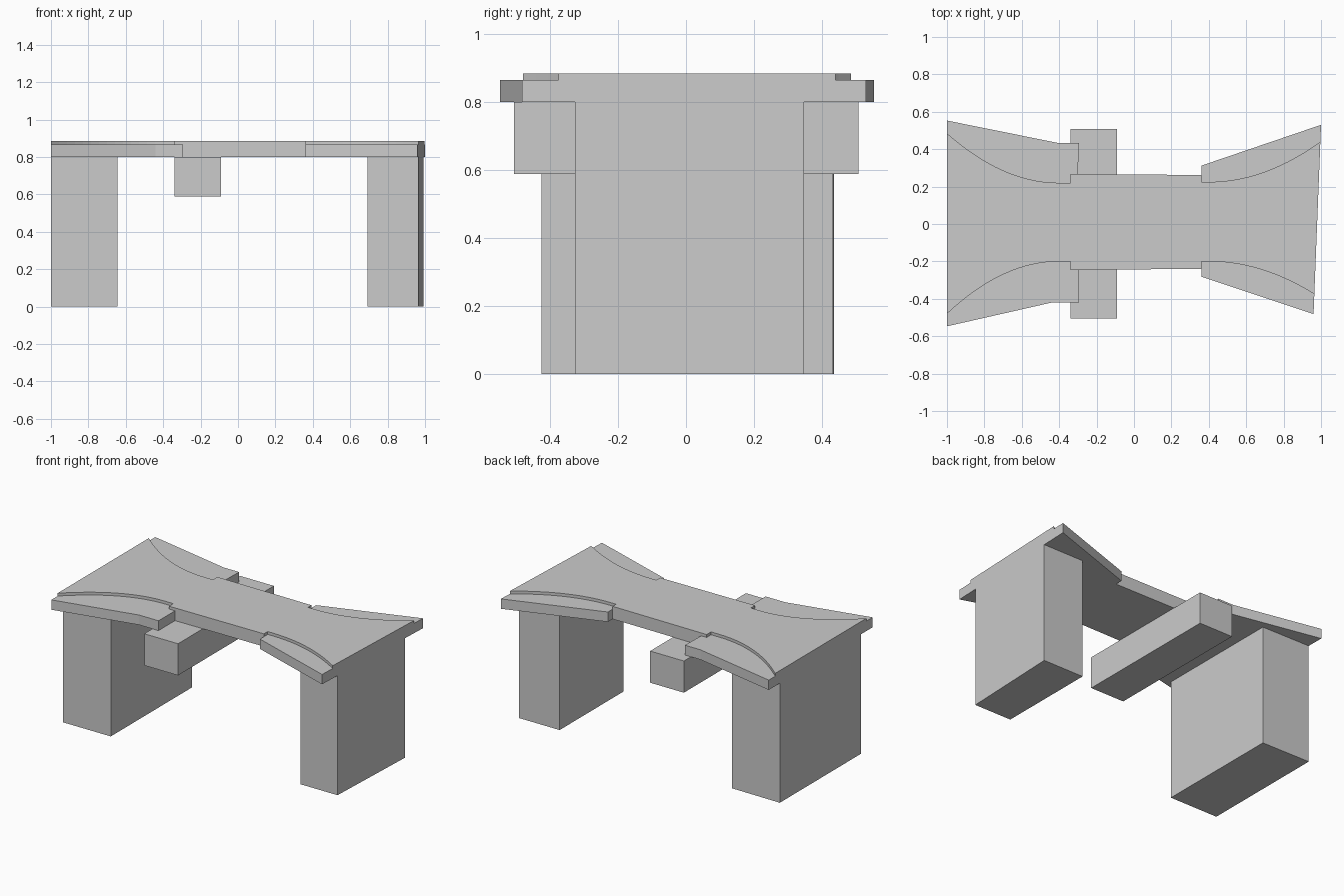
import bpy, bmesh

if "Cube" in bpy.data.objects:
    bpy.data.objects.remove(bpy.data.objects["Cube"])


def prism(name, outline, z0, z1):
    """Extrude a plan outline (x, y) from z0 up to z1."""
    bm = bmesh.new()
    face = bm.faces.new([bm.verts.new((x, y, z0)) for x, y in outline])
    ext = bmesh.ops.extrude_face_region(bm, geom=[face])
    for v in ext["geom"]:
        if isinstance(v, bmesh.types.BMVert):
            v.co.z = z1
    bmesh.ops.recalc_face_normals(bm, faces=bm.faces)
    mesh = bpy.data.meshes.new(name)
    bm.to_mesh(mesh)
    bm.free()
    ob = bpy.data.objects.new(name, mesh)
    bpy.context.collection.objects.link(ob)
    return ob


def arc(x0, y0, x1, y1, n=14):
    """Curve that leaves (x0, y0) parallel to x and sweeps out to (x1, y1)."""
    return [(x0 + (x1 - x0) * i / n, y0 + (y1 - y0) * (i / n) ** 2) for i in range(n + 1)]


def end_x(y):
    """Slightly skewed right-hand end of the table."""
    return 0.96 + 0.04 * (y + 0.48) / 1.01


Z_UNDER, Z_STEP, Z_TOP = 0.80, 0.866, 0.885

# Curves where the raised deck meets the lower wings
left_back = arc(-0.40, 0.22, -1.0, 0.485)
left_front = arc(-0.40, -0.20, -1.0, -0.48)
right_back = arc(0.40, 0.225, end_x(0.44), 0.44)
right_front = arc(0.40, -0.20, end_x(-0.375), -0.375)

# Raised deck with a straight waist
deck = (left_front[::-1] + [(-0.34, -0.20), (-0.34, -0.245), (0.36, -0.24), (0.36, -0.20)]
        + right_front + right_back[::-1]
        + [(0.36, 0.225), (0.36, 0.262), (-0.34, 0.267), (-0.34, 0.22)] + left_back)
prism("deck", deck, Z_UNDER, Z_TOP)

# Lower wings at the four corners
prism("wing_left_back", left_back + [(-1.0, 0.553), (-0.41, 0.434), (-0.295, 0.434),
      (-0.30, 0.267), (-0.34, 0.267), (-0.34, 0.22)], Z_UNDER, Z_STEP)
prism("wing_left_front", left_front + [(-1.0, -0.547), (-0.44, -0.42), (-0.295, -0.42),
      (-0.295, -0.245), (-0.34, -0.245), (-0.34, -0.20)], Z_UNDER, Z_STEP)
prism("wing_right_back", right_back + [(1.0, 0.53), (0.36, 0.312), (0.36, 0.225)],
      Z_UNDER, Z_STEP)
prism("wing_right_front", right_front + [(0.96, -0.482), (0.36, -0.282), (0.36, -0.20)],
      Z_UNDER, Z_STEP)

# Slab legs and the cross beam under the deck
prism("left_leg", [(-1.0, -0.425), (-0.645, -0.425), (-0.645, 0.432), (-1.0, 0.436)], 0, Z_UNDER)
prism("right_leg", [(0.693, -0.327), (end_x(-0.327), -0.327), (end_x(0.347), 0.347),
      (0.693, 0.347)], 0, Z_UNDER)
prism("cross_beam", [(-0.34, -0.506), (-0.09, -0.506), (-0.09, 0.508), (-0.34, 0.508)],
      0.588, Z_UNDER)
